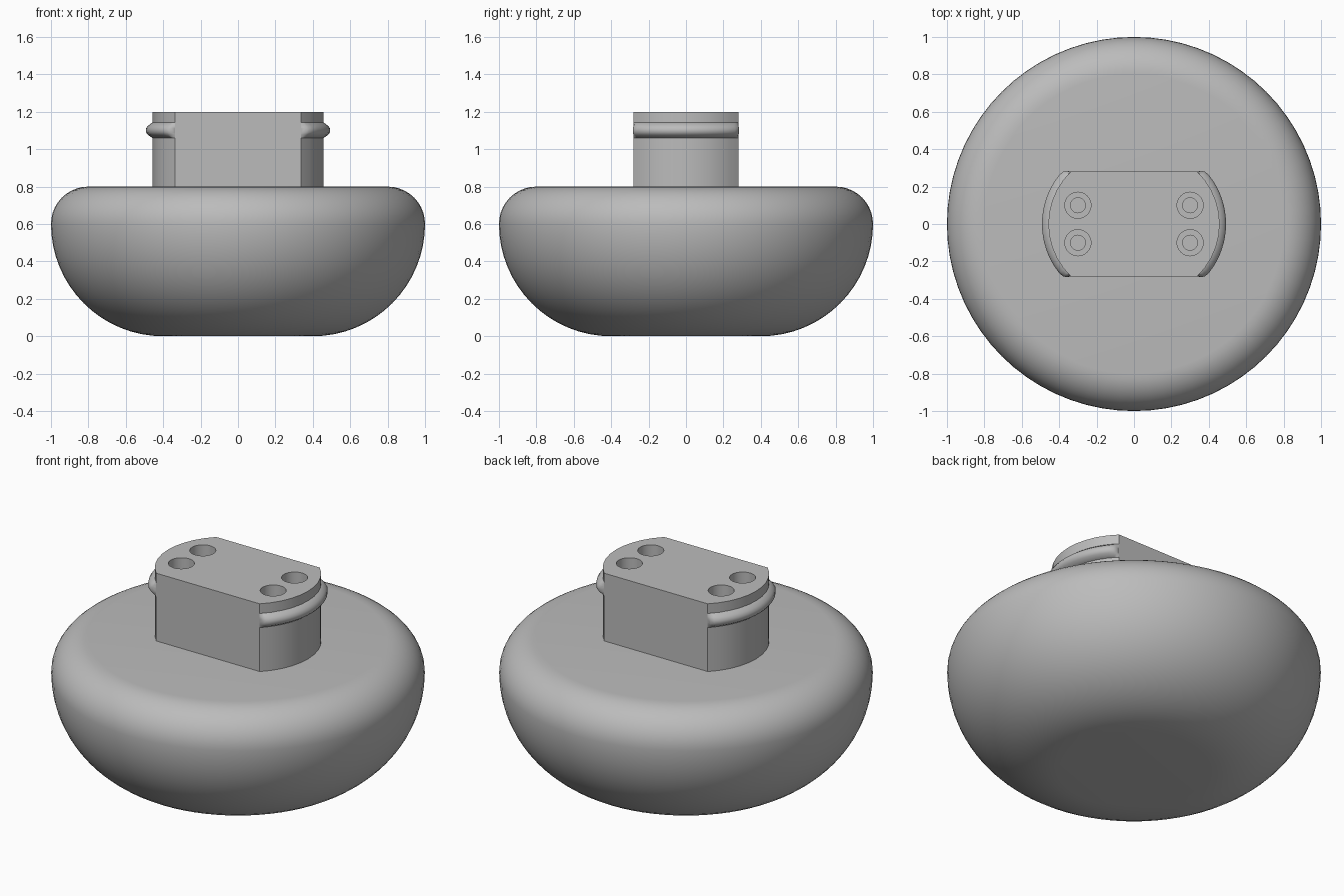
import bpy, bmesh
from math import sin, cos, pi, asin, radians

if "Cube" in bpy.data.objects:
    bpy.data.objects.remove(bpy.data.objects["Cube"], do_unlink=True)

# Single plain grey
grey = bpy.data.materials.new("grey_plastic")
grey.use_nodes = True
colour = (0.5, 0.5, 0.5, 1)
grey.diffuse_color = colour
grey.node_tree.nodes["Principled BSDF"].inputs["Base Color"].default_value = colour


def make_object(name, bm):
    bmesh.ops.recalc_face_normals(bm, faces=bm.faces)
    mesh = bpy.data.meshes.new(name)
    bm.to_mesh(mesh)
    bm.free()
    mesh.materials.append(grey)
    obj = bpy.data.objects.new(name, mesh)
    bpy.context.collection.objects.link(obj)
    return obj


def activate(obj):
    bpy.ops.object.select_all(action='DESELECT')
    obj.select_set(True)
    bpy.context.view_layer.objects.active = obj


def smooth(obj, angle=30):
    activate(obj)
    bpy.ops.object.shade_smooth_by_angle(angle=radians(angle))


def lathe(bm, profile, steps, centre=(0, 0)):
    """Turn a closed (radius, z) profile around a vertical axis."""
    cx, cy = centre
    rings = [[bm.verts.new((cx + r * cos(2 * pi * i / steps),
                            cy + r * sin(2 * pi * i / steps), z))
              for i in range(steps)] for r, z in profile]
    for low, high in zip(rings, rings[1:]):
        for i in range(steps):
            j = (i + 1) % steps
            bm.faces.new((low[i], low[j], high[j], high[i]))
    bm.faces.new(rings[0][::-1])
    bm.faces.new(rings[-1])


# Rounded foot: large lower curve, tight upper fillet, flat ends
N = 16
profile = [(0.4 + 0.6 * sin(pi / 2 * i / N), 0.6 - 0.6 * cos(pi / 2 * i / N))
           for i in range(N + 1)]
profile += [(0.8 + 0.2 * cos(pi / 2 * i / 10), 0.6 + 0.2 * sin(pi / 2 * i / 10))
            for i in range(1, 11)]
bm = bmesh.new()
lathe(bm, profile, 72)
smooth(make_object("rounded_foot", bm))

# Plug: flat front and back, bowed ends
R, HALF, CX = 0.387, 0.28, 0.071
LIMIT = asin(HALF / R)
SEG = 10
arc = [-LIMIT + 2 * LIMIT * i / SEG for i in range(SEG + 1)]
outline = [(s * (CX + R * cos(a)), s * R * sin(a)) for s in (1, -1) for a in arc]
bm = bmesh.new()
base = bm.faces.new([bm.verts.new((x, y, 0.79)) for x, y in outline])
top = bmesh.ops.extrude_face_region(bm, geom=[base])["geom"]
bmesh.ops.translate(bm, vec=(0, 0, 0.41),
                    verts=[v for v in top if isinstance(v, bmesh.types.BMVert)])
plug = make_object("plug", bm)

# Four stepped screw holes cut into the plug
bm = bmesh.new()
for x in (-0.3, 0.3):
    for y in (-0.1, 0.1):
        lathe(bm, [(0.04, 0.83), (0.04, 1.0), (0.07, 1.0), (0.07, 1.25)], 32, (x, y))
cutter = make_object("hole_cutter", bm)
cutter.hide_render = True
cut = plug.modifiers.new("screw_holes", 'BOOLEAN')
cut.operation = 'DIFFERENCE'
cut.solver = 'EXACT'
cut.object = cutter
activate(plug)
bpy.ops.object.modifier_apply(modifier=cut.name)
bpy.data.objects.remove(cutter, do_unlink=True)
smooth(plug)

# Snap ridges around the bowed ends, with tapered tips
section = [(-0.02, 1.058), (0, 1.06), (0.024, 1.077), (0.034, 1.09),
           (0.034, 1.11), (0.024, 1.125), (0, 1.143), (-0.02, 1.145)]
angles = [(-1, 0), (-0.96, 0.55), (-0.91, 0.85), (-0.83, 1)]
angles += [(t / 10, 1) for t in range(-7, 8)]
angles += [(-t, f) for t, f in reversed(angles[:4])]
bm = bmesh.new()
rows = []
for t, f in angles:
    a = t * LIMIT
    rows.append([bm.verts.new((CX + (R + max(d, 0) * f + min(d, 0)) * cos(a),
                               (R + max(d, 0) * f + min(d, 0)) * sin(a), z))
                 for d, z in section])
for p, q in zip(rows, rows[1:]):
    for i in range(len(section)):
        j = (i + 1) % len(section)
        bm.faces.new((p[i], p[j], q[j], q[i]))
bm.faces.new(rows[0])
bm.faces.new(rows[-1][::-1])
ridges = make_object("snap_ridges", bm)
ridges.modifiers.new("mirror", 'MIRROR').use_axis = (True, False, False)
smooth(ridges, 40)
